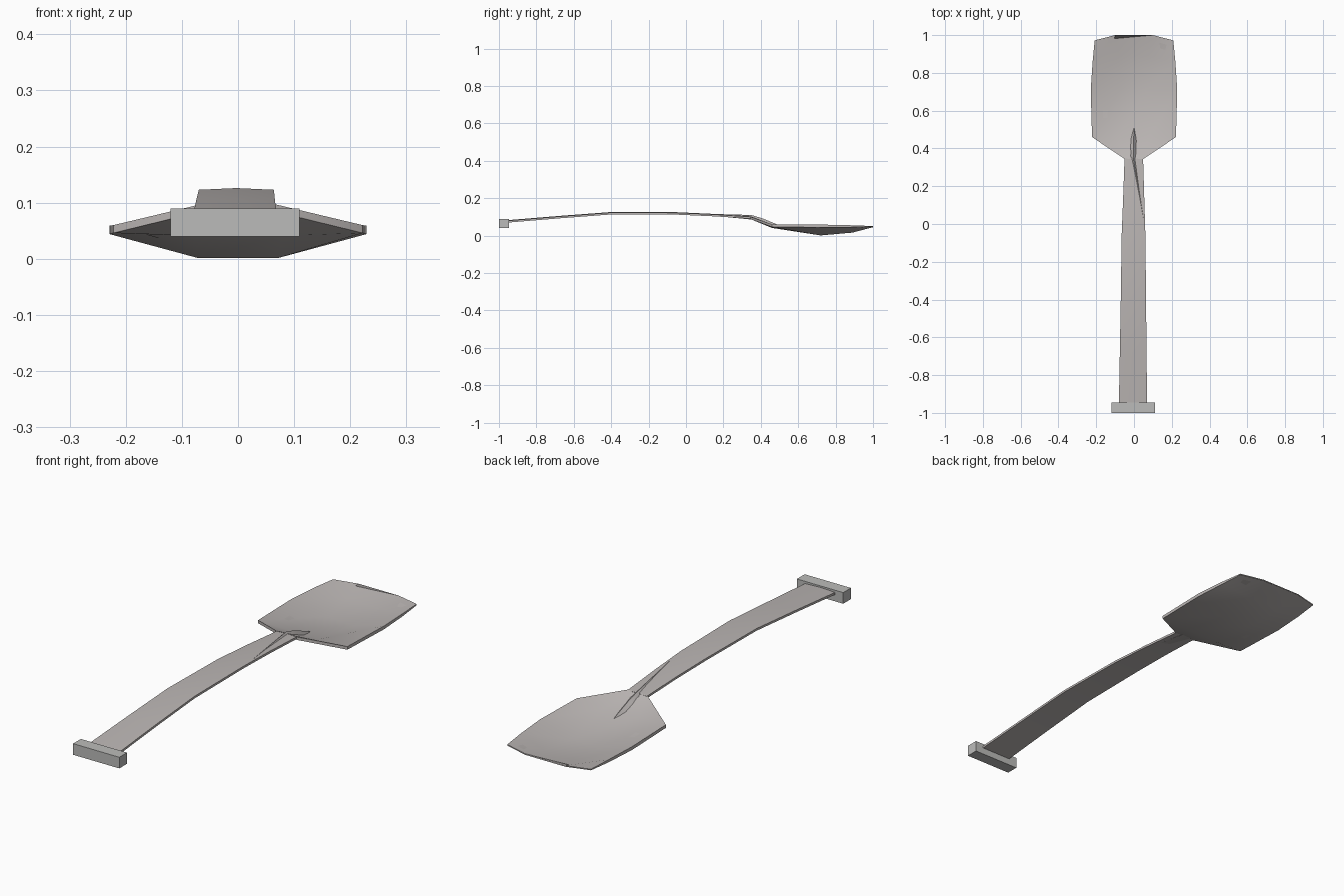
import bpy, bmesh, math

if "Cube" in bpy.data.objects:
    bpy.data.objects.remove(bpy.data.objects["Cube"])


def material(name, rgb):
    m = bpy.data.materials.new(name)
    m.diffuse_color = (*rgb, 1)
    m.use_nodes = True
    m.node_tree.nodes["Principled BSDF"].inputs["Base Color"].default_value = m.diffuse_color
    return m


steel = material("warm grey steel", (0.50, 0.47, 0.46))
grey = material("grip grey", (0.50, 0.50, 0.49))


def loft(name, rings, mat, angle):
    """Skin a row of equal closed rings, cap both ends and smooth by angle."""
    bm = bmesh.new()
    rows = [[bm.verts.new(p) for p in ring] for ring in rings]
    n = len(rings[0])
    for a, b in zip(rows, rows[1:]):
        for i in range(n):
            j = (i + 1) % n
            bm.faces.new((a[i], a[j], b[j], b[i]))
    bm.faces.new(rows[0])
    bm.faces.new(rows[-1])
    bmesh.ops.remove_doubles(bm, verts=bm.verts, dist=0.0005)
    bmesh.ops.recalc_face_normals(bm, faces=bm.faces)
    mesh = bpy.data.meshes.new(name)
    bm.to_mesh(mesh)
    bm.free()
    obj = bpy.data.objects.new(name, mesh)
    bpy.context.collection.objects.link(obj)
    mesh.materials.append(mat)
    bpy.context.view_layer.objects.active = obj
    obj.select_set(True)
    bpy.ops.object.shade_smooth_by_angle(angle=math.radians(angle))
    obj.select_set(False)
    return obj


# Grip: plain crossbar at the end of the handle
bpy.ops.mesh.primitive_cube_add(size=1, location=(-0.005, -0.9725, 0.065))
grip = bpy.context.object
grip.name = "grip"
grip.scale = (0.23, 0.055, 0.05)
grip.data.materials.append(grey)

# Handle: thin bowed strap, stations of (y, left x, right x, top z)
handle = []
for y, l, r, z in [(-0.96, -0.08, 0.07, 0.082), (-0.68, -0.075, 0.066, 0.105),
                   (-0.40, -0.07, 0.064, 0.126), (-0.05, -0.065, 0.06, 0.125),
                   (0.15, -0.057, 0.054, 0.116), (0.35, -0.05, 0.048, 0.103)]:
    t, c = 0.013, (l + r) / 2
    handle.append([(l, y, z - t), (r, y, z - t), (r, y, z - 0.003),
                   (c, y, z), (l, y, z - 0.003)])
loft("handle", handle, steel, 40)

# Blade: dished shell, rows of
# (edge y, middle y, half width, inner half width, rim z, floor z, thickness)
blade = []
for ye, ym, w, wi, rim, floor, t in [
        (0.345, 0.345, 0.05, 0.025, 0.101, 0.103, 0.013),
        (0.46, 0.46, 0.222, 0.08, 0.060, 0.055, 0.014),
        (0.71, 0.72, 0.229, 0.07, 0.059, 0.016, 0.015),
        (0.86, 0.89, 0.219, 0.08, 0.056, 0.028, 0.012),
        (0.972, 1.0, 0.208, 0.10, 0.052, 0.050, 0.005)]:
    top = [(-w, ye, rim), (-wi, ym, floor), (wi, ym, floor), (w, ye, rim)]
    blade.append(top + [(x, y, z - t) for x, y, z in reversed(top)])
loft("blade", blade, steel, 40)

# Neck spike: folded ridge running from the handle down into the blade
loft("neck_spike", [
    [(0.052, 0.03, 0.117), (0.050, 0.03, 0.119), (0.048, 0.03, 0.117)],
    [(0.022, 0.36, 0.085), (-0.004, 0.35, 0.110), (-0.032, 0.37, 0.085)],
    [(0.020, 0.40, 0.070), (-0.003, 0.41, 0.092), (-0.028, 0.40, 0.070)],
    [(0.001, 0.51, 0.046), (0.0, 0.51, 0.050), (-0.001, 0.51, 0.046)]], steel, 40)
